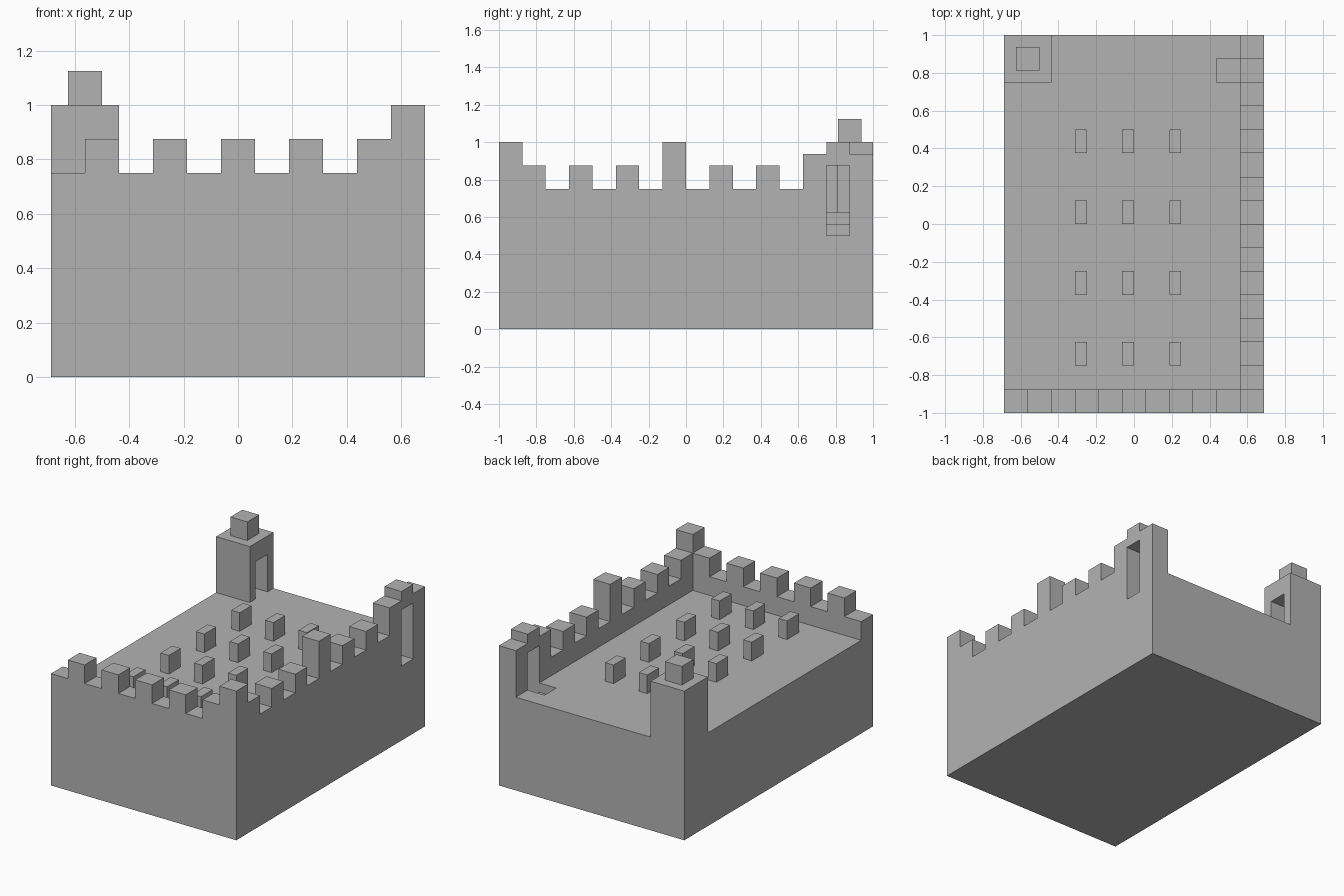
import bpy
import bmesh
from mathutils import Vector

if "Cube" in bpy.data.objects:
    bpy.data.objects.remove(bpy.data.objects["Cube"], do_unlink=True)

U = 0.125                 # building module
X, Y = 5.5 * U, 8 * U     # half width and half length
FLOOR = 5 * U

stone = bpy.data.materials.new("grey_stone")
stone.use_nodes = True
GREY = (0.45, 0.45, 0.45, 1)
stone.diffuse_color = GREY
stone.node_tree.nodes["Principled BSDF"].inputs["Base Color"].default_value = GREY


def finish(name, bm):
    bmesh.ops.recalc_face_normals(bm, faces=bm.faces)
    mesh = bpy.data.meshes.new(name)
    bm.to_mesh(mesh)
    bm.free()
    mesh.materials.append(stone)
    obj = bpy.data.objects.new(name, mesh)
    bpy.context.collection.objects.link(obj)
    return obj


def box(name, low, high):
    """Box between two opposite corners."""
    low, high = Vector(low), Vector(high)
    bm = bmesh.new()
    bmesh.ops.create_cube(bm, size=1)
    bmesh.ops.scale(bm, vec=high - low, verts=bm.verts)
    bmesh.ops.translate(bm, vec=(low + high) / 2, verts=bm.verts)
    return finish(name, bm)


def battlement(name, start, along, across, heights):
    """Stepped wall: one module of length for each top height."""
    start, along, across = Vector(start), Vector(along), Vector(across)
    outline = [(0, FLOOR)]
    for i, h in enumerate(heights):
        for point in ((i, h * U), (i + 1, h * U)):
            if len(outline) > 1 and outline[-1] == point:
                continue
            outline.append(point)
    outline.append((len(heights), FLOOR))
    bm = bmesh.new()
    face = bm.faces.new([bm.verts.new(start + along * (d * U) + Vector((0, 0, z)))
                         for d, z in outline])
    new = bmesh.ops.extrude_face_region(bm, geom=[face])["geom"]
    bmesh.ops.translate(bm, vec=across * U,
                        verts=[v for v in new if isinstance(v, bmesh.types.BMVert)])
    return finish(name, bm)


def carve(obj, low, high):
    """Cut a box-shaped opening and bake the result."""
    cutter = box("cutter", low, high)
    cutter.hide_render = True
    mod = obj.modifiers.new("opening", "BOOLEAN")
    mod.operation = "DIFFERENCE"
    mod.solver = "EXACT"
    mod.object = cutter
    graph = bpy.context.evaluated_depsgraph_get()
    baked = bpy.data.meshes.new_from_object(obj.evaluated_get(graph))
    obj.modifiers.clear()
    obj.data = baked
    bpy.data.objects.remove(cutter, do_unlink=True)


# Main block with steps leading in from the gate
base = box("base_block", (-X, -Y, 0), (X, Y, FLOOR))
carve(base, (X - U, 6 * U, 4 * U), (X + U, 7 * U, 6 * U))
carve(base, (X - 2 * U, 6 * U, 4.5 * U), (X - U / 2, 7 * U, 6 * U))

# Front battlement
battlement("front_wall", (-X, -Y, 0), (1, 0, 0), (0, 1, 0), [6, 7] * 5)

# Right battlement: corner post, merlons, centre post, raised gate
right_wall = battlement("right_wall", (X, -Y, 0), (0, 1, 0), (-1, 0, 0),
                        [8] + [7, 6] * 3 + [8, 6] + [7, 6] * 2 + [7.5, 8, 7.5])
carve(right_wall, (X - 2 * U, 6 * U, 4 * U), (X + U, 7 * U, 7 * U))

# Back tower with a small room and a block on its roof
tower = box("tower", (-X, 6 * U, FLOOR), (-X + 2 * U, Y, 8 * U))
carve(tower, (-X + U / 2, 6.5 * U, 4 * U), (-X + 3 * U, 7.5 * U, 7 * U))
box("tower_top", (-X + U / 2, 6.5 * U, 8 * U), (-X + 1.5 * U, 7.5 * U, 9 * U))

# Courtyard posts in a regular grid
for row in range(4):
    for col in range(3):
        x = (2 * col - 2.5) * U
        y = (3 * row - 6) * U
        box(f"courtyard_post_{row + 1}_{col + 1}",
            (x, y, FLOOR), (x + U / 2, y + U, 6 * U))
